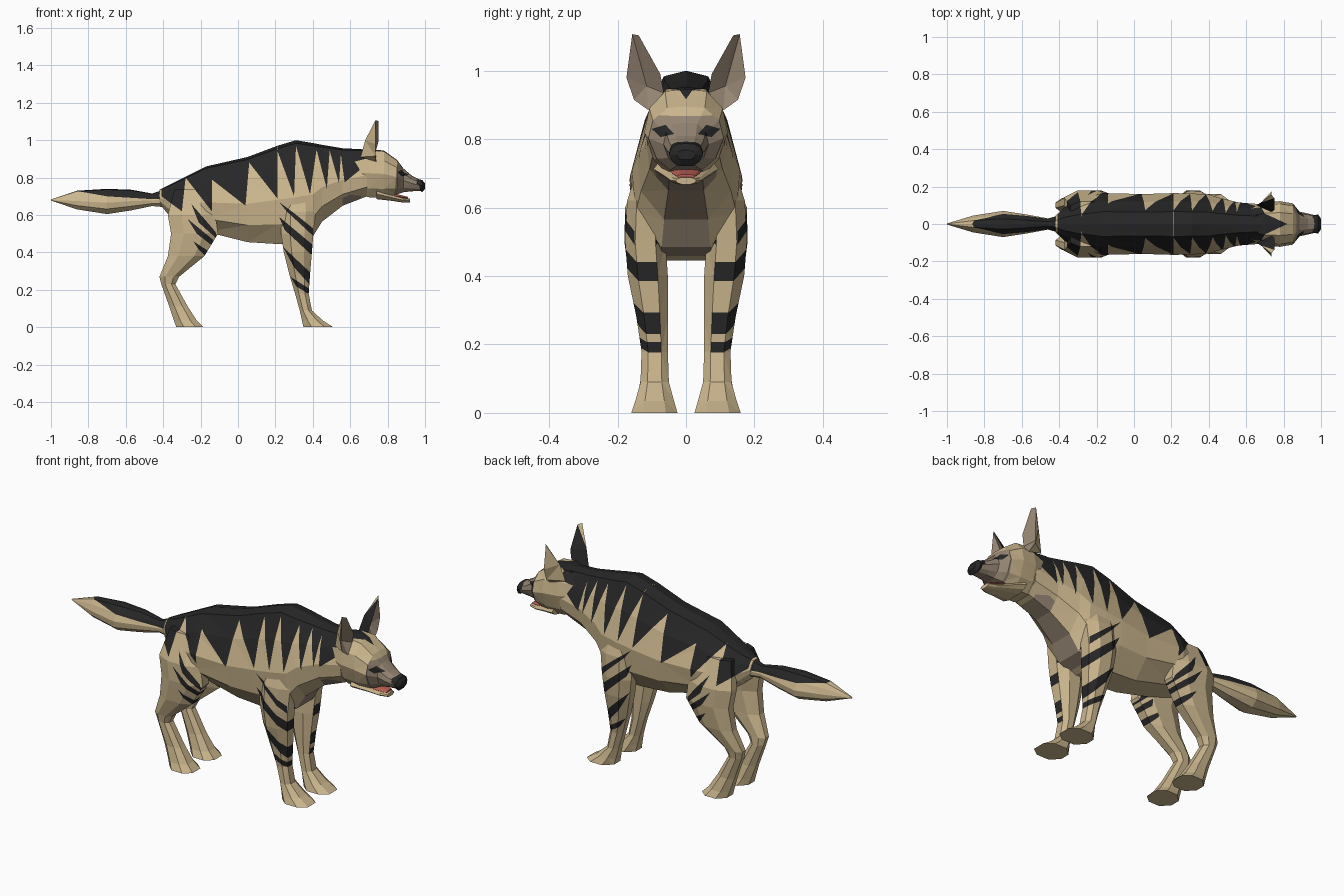
import bpy, bmesh
from mathutils import Vector

if "Cube" in bpy.data.objects:
    bpy.data.objects.remove(bpy.data.objects["Cube"])

COLORS = [("tan", (0.60, 0.47, 0.27)), ("dark", (0.02, 0.02, 0.021)),
          ("grey_brown", (0.30, 0.235, 0.17)), ("tongue_red", (0.5, 0.12, 0.09))]
MATS = []
for name, c in COLORS:
    m = bpy.data.materials.new(name)
    m.diffuse_color = (*c, 1)
    m.use_nodes = True
    m.node_tree.nodes["Principled BSDF"].inputs["Base Color"].default_value = m.diffuse_color
    MATS.append(m)
TAN, DARK, GREY, RED = range(4)

TORSO = [(0, 0), (.4, .03), (.74, .26), (1, .55), (.93, .8), (.45, 1), (0, 1)]
HEAD = [(0, 0), (.5, .02), (.88, .22), (1, .5), (.78, .82), (.42, 1), (0, 1)]


def loft(rings, mat=TAN):
    """Skin a list of point rings and cap both ends."""
    bm = bmesh.new()
    rows = [[bm.verts.new(p) for p in r] for r in rings]
    n = len(rows[0])
    for a, b in zip(rows, rows[1:]):
        for i in range(n):
            bm.faces.new((a[i], a[(i + 1) % n], b[(i + 1) % n], b[i]))
    bm.faces.new(rows[0])
    bm.faces.new(rows[-1][::-1])
    bmesh.ops.triangulate(bm, faces=bm.faces[:])
    bmesh.ops.recalc_face_normals(bm, faces=bm.faces[:])
    for f in bm.faces:
        f.material_index = mat
    return bm


def along_x(stations, shape, mat=TAN):
    """Stations are (x, top z, bottom z, half width)."""
    rings = []
    for x, zt, zb, w in stations:
        half = [(x, u * w, zt + (zb - zt) * v) for u, v in shape]
        rings.append(half + [(a, -b, c) for a, b, c in half[-2:0:-1]])
    return loft(rings, mat)


def leg(stations):
    """Stations are (z, back x, front x, inner y, outer y), eight-sided."""
    corner = [(0, .3), (0, .7), (.28, 1), (.72, 1), (1, .75), (1, .25), (.72, 0), (.28, 0)]
    return loft([[(a + (b - a) * u, c + (d - c) * v, z) for u, v in corner]
                 for z, a, b, c, d in stations])


def paint(bm, poly, mat, axes=(0, 2), keep=lambda c: True):
    """Cut a convex outline through the mesh and colour the faces inside it."""
    i, j = axes
    lo = [min(p[k] for p in poly) for k in (0, 1)]
    hi = [max(p[k] for p in poly) for k in (0, 1)]
    sides = list(zip(poly, poly[1:] + poly[:1]))

    def near():
        return [f for f in bm.faces if keep(f.calc_center_median()) and all(
            min(v.co[a] for v in f.verts) < hi[k] and max(v.co[a] for v in f.verts) > lo[k]
            for k, a in enumerate(axes))]

    for p, q in sides:
        co, no = Vector(), Vector()
        co[i], co[j] = p
        no[i], no[j] = q[1] - p[1], p[0] - q[0]
        fs = near()
        geom = fs + list({e for f in fs for e in f.edges}) + list({v for f in fs for v in f.verts})
        bmesh.ops.bisect_plane(bm, geom=geom, dist=1e-5, plane_co=co, plane_no=no)
    for f in near():
        c = f.calc_center_median()
        s = [(q[0] - p[0]) * (c[j] - p[1]) - (q[1] - p[1]) * (c[i] - p[0]) for p, q in sides]
        if min(s) > -1e-7 or max(s) < 1e-7:
            f.material_index = mat


def finish(name, bm, mirror=False):
    me = bpy.data.meshes.new(name)
    bm.to_mesh(me)
    bm.free()
    for m in MATS:
        me.materials.append(m)
    ob = bpy.data.objects.new(name, me)
    bpy.context.collection.objects.link(ob)
    if mirror:
        mod = ob.modifiers.new("Mirror", 'MIRROR')
        mod.use_axis = (False, True, False)
        mod.use_mirror_merge = False
    return ob


# Stripe layout: mane edge valleys with a spike tip between each pair
VALLEYS = [(-.41, .70), (-.28, .80), (-.14, .79), (.06, .88), (.21, .945),
           (.31, .97), (.42, .95), (.49, .945), (.55, .925), (.70, .88)]
TIPS = [(-.30, .62), (-.14, .62), (.04, .65), (.225, .67), (.30, .70),
        (.385, .71), (.475, .74), (.54, .77), (.57, .775)]
SPIKES = [[a, t, b, (b[0], 1.2), (a[0], 1.2)] for a, b, t in zip(VALLEYS, VALLEYS[1:], TIPS)]
FRONT_STRIPES = [[(.22, .67), (.26, .62), (.40, .49), (.40, .53), (.30, .61)],
                 [(.22, .59), (.25, .52), (.40, .38), (.40, .44)],
                 [(.24, .43), (.30, .32), (.40, .21), (.40, .28)],
                 [(.28, .27), (.31, .22), (.39, .17), (.39, .20)]]
HIND_STRIPES = [[(-.25, .66), (-.21, .56), (-.11, .47), (-.12, .51)],
                [(-.27, .58), (-.22, .50), (-.13, .43), (-.13, .465)],
                [(-.24, .46), (-.21, .415), (-.165, .37), (-.155, .405)]]

# Body and neck
body = along_x([(-.42, .735, .66, .045), (-.37, .76, .60, .09), (-.30, .795, .55, .125),
                (-.17, .86, .51, .165), (.05, .91, .455, .16), (.21, .97, .445, .165),
                (.31, 1.0, .445, .163), (.40, .985, .485, .158), (.45, .975, .565, .142),
                (.56, .957, .65, .115), (.69, .95, .70, .105)], TORSO)
for s in SPIKES:
    paint(body, s, DARK)
for s in FRONT_STRIPES + HIND_STRIPES:
    paint(body, s, DARK, keep=lambda c: abs(c.y) > .11)
paint(body, [(.34, .42), (.66, .62), (.66, .74), (.34, .58)], GREY, keep=lambda c: abs(c.y) < .07)
finish("body", body)

# Legs
front = leg([(.78, .25, .39, .05, .12), (.62, .23, .415, .06, .172), (.50, .23, .403, .06, .178),
             (.40, .245, .395, .053, .17), (.28, .275, .385, .053, .145), (.18, .305, .378, .053, .13),
             (.09, .33, .395, .05, .133), (.035, .342, .455, .035, .148), (0, .35, .51, .025, .16)])
hind = leg([(.74, -.34, -.17, .05, .12), (.60, -.375, -.12, .06, .178), (.50, -.358, -.107, .07, .18),
            (.38, -.375, -.18, .07, .165), (.27, -.42, -.315, .065, .135), (.23, -.41, -.335, .062, .128),
            (.11, -.367, -.268, .055, .13), (.035, -.342, -.22, .04, .145), (0, -.33, -.185, .025, .16)])
for name, bm, stripes in (("front_legs", front, FRONT_STRIPES), ("hind_legs", hind, HIND_STRIPES)):
    for s in SPIKES:
        paint(bm, s, DARK)
    for s in stripes:
        paint(bm, s, DARK, keep=lambda c: c.y > .075)
    finish(name, bm, mirror=True)

# Tail
tail = along_x([(-.37, .745, .64, .055), (-.46, .715, .648, .03), (-.57, .735, .625, .05),
                (-.70, .74, .605, .07), (-.86, .73, .63, .045), (-1, .683, .677, .003)], TORSO)
paint(tail, [(-.36, .69), (-.46, .685), (-.70, .70), (-.87, .73), (-.87, .8), (-.36, .8)], DARK)
finish("tail", tail)

# Head with dark crown, grey muzzle and eyes
head = along_x([(.61, .935, .72, .085), (.70, .952, .695, .115), (.78, .945, .695, .122),
                (.85, .895, .71, .11), (.885, .848, .722, .066), (.93, .81, .727, .056),
                (.975, .787, .728, .045)], HEAD)
paint(head, [(.60, .88), (.68, .90), (.70, .95), (.70, 1.1), (.60, 1.1)], DARK)
paint(head, [(.69, -.06), (.82, 0), (.69, .06)], DARK, (0, 1), lambda c: c.z > .87)
paint(head, [(.835, .69), (1, .69), (1, .8), (.895, .865), (.85, .87)], GREY)
for s in (1, -1):
    paint(head, [(.035 * s, .815), (.06 * s, .842), (.10 * s, .83), (.075 * s, .806)],
          DARK, (1, 2), lambda c: c.x > .8)
finish("head", head)

# Nose, lower jaw and tongue
finish("nose", along_x([(.935, .80, .77, .03), (.955, .795, .745, .048), (.985, .787, .722, .05),
                        (1, .768, .74, .028)], HEAD, DARK))
finish("lower_jaw", along_x([(.74, .74, .685, .095), (.82, .712, .676, .065), (.88, .693, .667, .046),
                             (.92, .688, .668, .03)], HEAD))
finish("tongue", along_x([(.78, .735, .69, .05), (.85, .712, .69, .042), (.91, .697, .685, .026)], HEAD, RED))

# Ears: cupped front rim with a ridge behind
ear = bmesh.new()
rim = [ear.verts.new(p) for p in [(.735, .065, .935), (.75, .075, .99), (.75, .138, 1.103), (.735, .157, 1.107),
                                  (.735, .174, .98), (.735, .152, .915), (.74, .11, .885)]]
cup = ear.verts.new((.705, .115, .955))
ridge = [ear.verts.new(p) for p in [(.655, .10, .91), (.68, .115, 1.0)]]
for a, b in zip(rim, rim[1:] + rim[:1]):
    ear.faces.new((a, b, cup)).material_index = GREY
back = [(0, 1, 1), (1, 2, 1), (2, 3, 1), (3, 4, 1), (4, 5, 1), (5, 6, 0)]
for i, j, k in back:
    ear.faces.new((rim[j], rim[i], ridge[k])).material_index = DARK if i < 2 else TAN
ear.faces.new((rim[5], ridge[1], ridge[0]))
ear.faces.new((rim[0], ridge[0], ridge[1])).material_index = DARK
ear.faces.new((rim[0], rim[6], ridge[0]))
bmesh.ops.recalc_face_normals(ear, faces=ear.faces[:])
finish("ears", ear, mirror=True)
